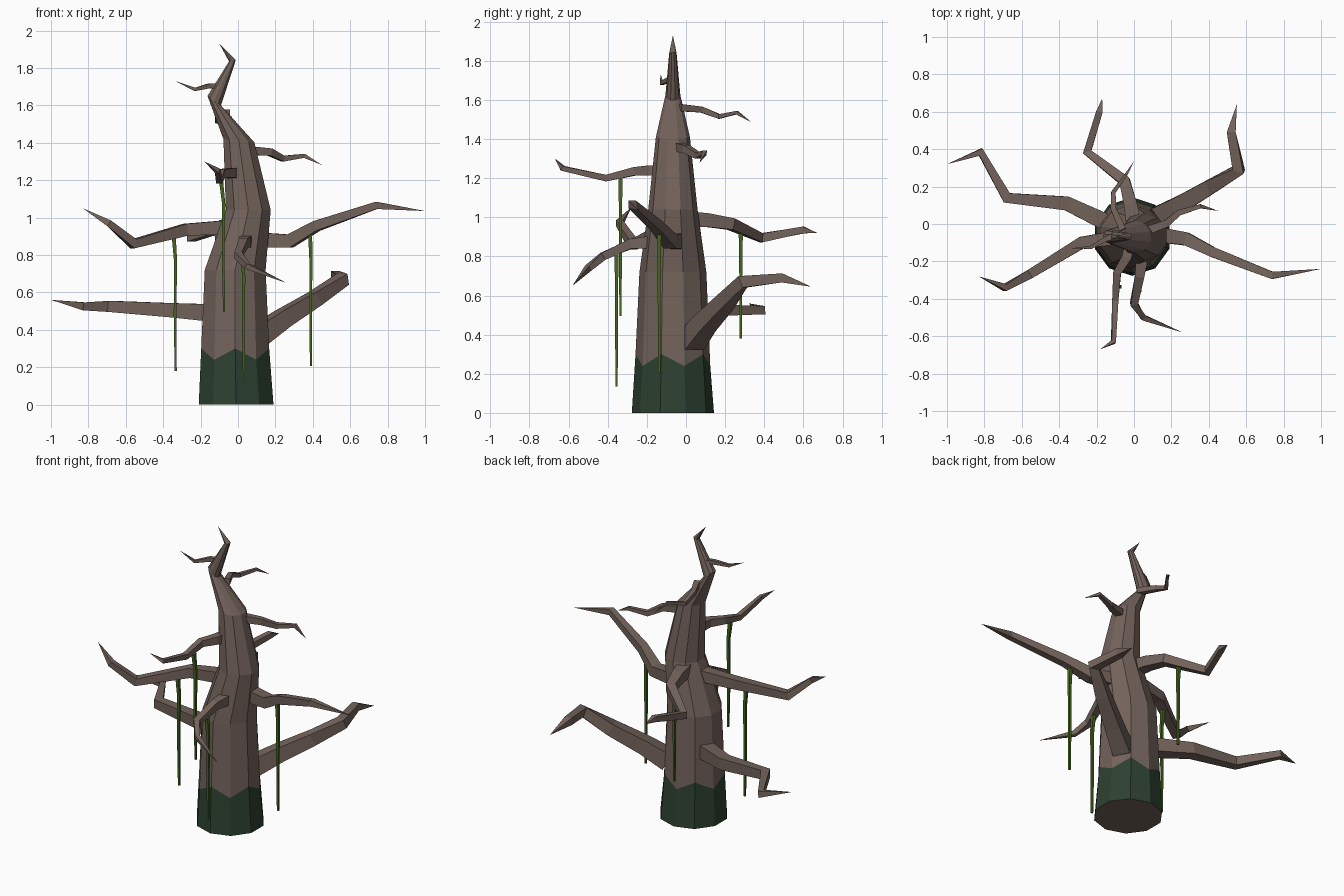
import bpy, bmesh
from math import cos, sin, pi
from mathutils import Vector

cube = bpy.data.objects.get("Cube")
if cube:
    bpy.data.objects.remove(cube)


def material(name, color):
    m = bpy.data.materials.new(name)
    m.use_nodes = True
    m.diffuse_color = (*color, 1)
    m.node_tree.nodes["Principled BSDF"].inputs["Base Color"].default_value = (*color, 1)
    return m


BARK = material("bark brown", (0.171, 0.124, 0.104))
MOSS = material("dark moss green", (0.026, 0.052, 0.030))
VINE = material("vine green", (0.060, 0.130, 0.014))


def loft(name, rings, tip, mats, cap_end=False, rule=None):
    """Skin equal sized rings of points, closing the far end in a point or a cap."""
    bm = bmesh.new()
    loops = [[bm.verts.new(p) for p in ring] for ring in rings]
    n = len(loops[0])
    bm.faces.new(loops[0][::-1])
    for level, (low, high) in enumerate(zip(loops, loops[1:])):
        for i in range(n):
            j = (i + 1) % n
            f = bm.faces.new((low[i], low[j], high[j], high[i]))
            f.material_index = rule(level) if rule else 0
    if cap_end:
        bm.faces.new(loops[-1])
    else:
        end = bm.verts.new(tip)
        for i in range(n):
            bm.faces.new((loops[-1][i], loops[-1][(i + 1) % n], end))
    bmesh.ops.recalc_face_normals(bm, faces=bm.faces)
    mesh = bpy.data.meshes.new(name)
    bm.to_mesh(mesh)
    bm.free()
    for m in mats:
        mesh.materials.append(m)
    ob = bpy.data.objects.new(name, mesh)
    bpy.context.collection.objects.link(ob)
    return ob


# Trunk: ten sided, bent rings of (centre x, z, radius, sideways tilt, zigzag)
SIDES = 10
TRUNK_Y = -0.067
trunk_rings = []
for cx, z, r, tilt, zigzag in [
    (-0.01, 0, 0.21, 0, 0),
    (-0.015, 0.27, 0.191, 0, 0.03),
    (-0.015, 0.72, 0.171, 0, 0),
    (0.055, 1.04, 0.126, 0, 0),
    (0.005, 1.41, 0.087, -0.1, 0),
    (-0.127, 1.625, 0.038, -0.7, 0),
    (-0.03, 1.838, 0.019, 0.2, 0),
]:
    ring = []
    for k in range(SIDES):
        a = -pi / 2 + k * 2 * pi / SIDES
        dx = r * cos(a)
        ring.append((cx + dx, TRUNK_Y + r * sin(a), z + tilt * dx + zigzag * (-1) ** k))
    trunk_rings.append(ring)
loft("trunk", trunk_rings, (-0.1, TRUNK_Y, 1.93), [BARK, MOSS],
     rule=lambda level: 1 if level == 0 else 0)


# Branches: square tubes that taper along a kinked path to a point
def branch(name, radius, *path):
    pts = [Vector(p) for p in path]
    rings = []
    last = len(pts) - 1
    for i, p in enumerate(pts[:-1]):
        ahead = (pts[i + 1] - p).normalized()
        behind = (p - pts[i - 1]).normalized() if i else ahead
        t = (ahead + behind).normalized()
        side = t.cross(Vector((0, 0, 1))).normalized()
        up = side.cross(t)
        r = radius * (1 - 0.72 * i / last)
        corners = [pi / 4 + q * pi / 2 for q in range(4)]
        rings.append([p + (side * cos(a) + up * sin(a)) * r for a in corners])
    loft(name, rings, pts[-1], [BARK])


branch("low_right_branch", 0.065, (-0.13, 0, 0.49), (-0.36, 0.11, 0.505),
       (-0.68, 0.14, 0.525), (-0.82, 0.385, 0.525), (-1, 0.32, 0.56))
branch("high_right_branch", 0.055, (-0.02, -0.06, 0.95), (-0.28, -0.10, 0.935),
       (-0.56, -0.27, 0.86), (-0.69, -0.34, 0.97), (-0.83, -0.28, 1.05))
branch("high_left_branch", 0.06, (0.08, -0.05, 0.88), (0.28, -0.08, 0.875),
       (0.42, -0.15, 0.955), (0.74, -0.275, 1.065), (1, -0.24, 1.035))
branch("low_left_branch", 0.078, (0.11, 0.03, 0.37), (0.24, 0.10, 0.46),
       (0.41, 0.20, 0.565), (0.56, 0.29, 0.67), (0.52, 0.49, 0.69), (0.55, 0.64, 0.645))
branch("back_branch", 0.058, (0, 0, 0.99), (-0.02, 0.11, 0.985),
       (-0.05, 0.23, 0.965), (-0.25, 0.385, 0.895), (-0.185, 0.6, 0.935), (-0.17, 0.67, 0.92))
branch("front_upper_branch", 0.042, (-0.02, -0.1, 1.235), (-0.04, -0.18, 1.24),
       (-0.09, -0.26, 1.235), (-0.1, -0.41, 1.2), (-0.11, -0.63, 1.25), (-0.18, -0.67, 1.3))
branch("front_lower_branch", 0.05, (0.04, -0.12, 0.87), (0.04, -0.21, 0.87),
       (0.03, -0.28, 0.865), (0, -0.425, 0.8), (0.05, -0.5, 0.74), (0.26, -0.58, 0.65))
branch("back_twig", 0.026, (-0.06, -0.03, 1.56), (-0.11, 0.08, 1.55),
       (-0.11, 0.17, 1.515), (-0.045, 0.26, 1.535), (0, 0.335, 1.485))
branch("left_twig", 0.034, (0.03, -0.05, 1.36), (0.17, 0, 1.35),
       (0.24, 0.06, 1.315), (0.355, 0.095, 1.33), (0.45, 0.07, 1.28))
branch("right_twig", 0.024, (-0.1, -0.06, 1.7), (-0.15, -0.08, 1.705),
       (-0.23, -0.125, 1.685), (-0.335, -0.13, 1.73))


# Hanging vines: thin, slightly bent tubes
def vine(name, x, y, top, bottom, drift):
    rings = []
    for t, r, bend in [(0, 0.016, 0), (0.2, 0.012, 0.9), (0.6, 0.010, 0.7), (1, 0.008, 1)]:
        z = top + (bottom - top) * t
        rings.append([(x + drift * bend + r * cos(q * pi / 2 + pi / 4),
                       y + r * sin(q * pi / 2 + pi / 4), z) for q in range(4)])
    loft(name, rings, None, [VINE], cap_end=True)


vine("high_right_vine", -0.345, -0.14, 0.92, 0.18, 0.012)
vine("high_left_vine", 0.385, -0.137, 0.93, 0.205, 0.005)
vine("front_upper_vine", -0.092, -0.335, 1.21, 0.495, 0.018)
vine("front_lower_vine", 0.02, -0.355, 0.82, 0.135, 0.012)
vine("back_vine", -0.115, 0.28, 0.93, 0.38, 0.005)
